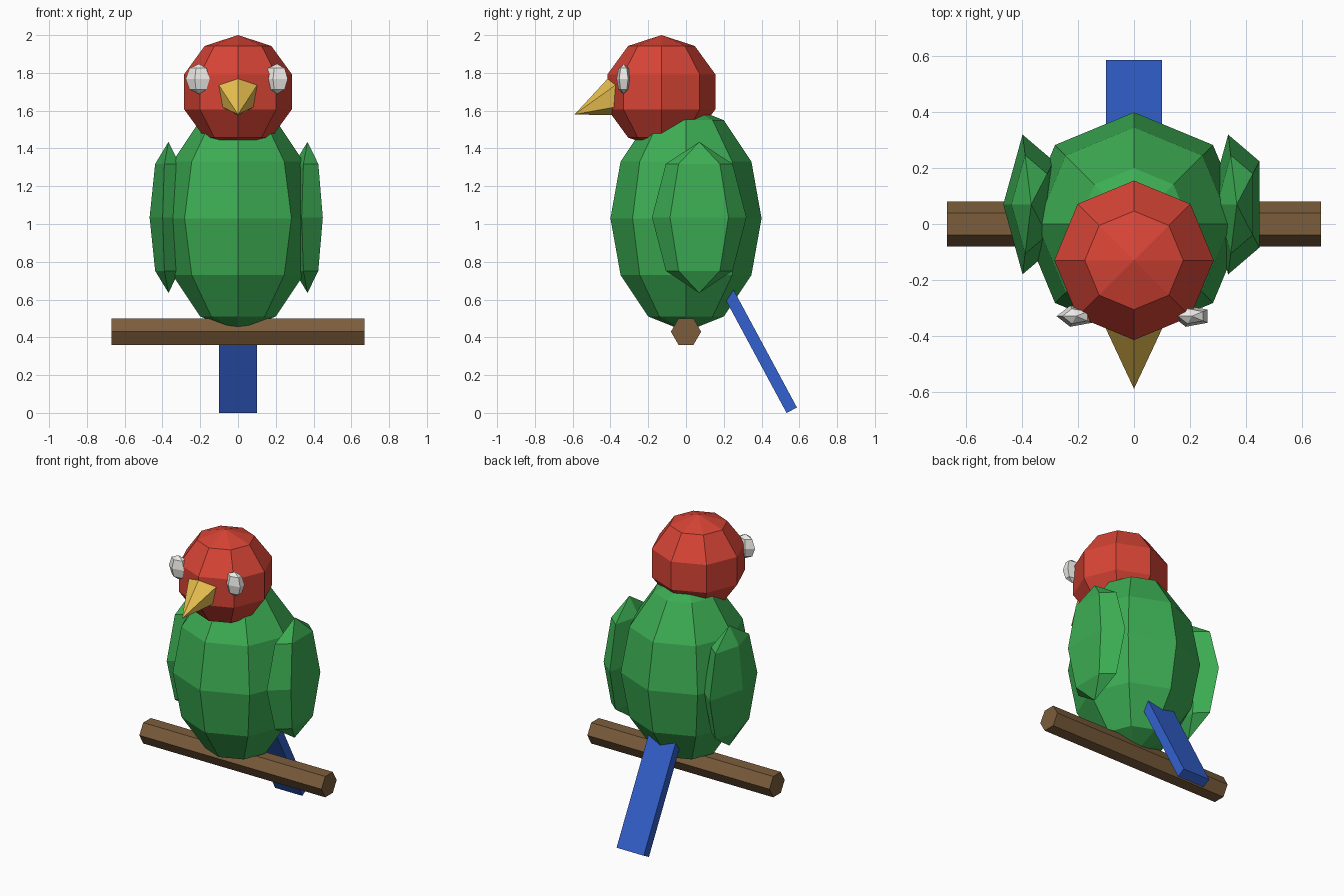
import bpy, bmesh
from math import sin, cos, pi, radians
from mathutils import Vector

if "Cube" in bpy.data.objects:
    bpy.data.objects.remove(bpy.data.objects["Cube"])


def material(name, rgb):
    m = bpy.data.materials.new(name)
    m.diffuse_color = (*rgb, 1)
    m.use_nodes = True
    m.node_tree.nodes["Principled BSDF"].inputs["Base Color"].default_value = m.diffuse_color
    return m


RED = material("red", (0.68, 0.058, 0.036))
GREEN = material("green", (0.045, 0.42, 0.087))
YELLOW = material("yellow", (0.82, 0.53, 0.08))
BLUE = material("blue", (0.033, 0.12, 0.62))
BROWN = material("brown", (0.20, 0.11, 0.045))
WHITE = material("white", (0.85, 0.84, 0.80))


def ball(name, center, radii, segments, rings, mat):
    """Low-poly ellipsoid: a half circle spun about z, first vertex on -x."""
    bm = bmesh.new()
    arc = [bm.verts.new((-sin(pi * i / rings), 0, cos(pi * i / rings)))
           for i in range(rings + 1)]
    edges = [bm.edges.new(pair) for pair in zip(arc, arc[1:])]
    bmesh.ops.spin(bm, geom=arc + edges, cent=(0, 0, 0), axis=(0, 0, 1),
                   angle=2 * pi, steps=segments)
    bmesh.ops.remove_doubles(bm, verts=bm.verts[:], dist=1e-4)
    bmesh.ops.scale(bm, vec=radii, verts=bm.verts[:])
    bmesh.ops.recalc_face_normals(bm, faces=bm.faces[:])
    mesh = bpy.data.meshes.new(name)
    bm.to_mesh(mesh)
    bm.free()
    obj = bpy.data.objects.new(name, mesh)
    obj.location = center
    bpy.context.collection.objects.link(obj)
    mesh.materials.append(mat)


def finish(name, mat):
    obj = bpy.context.object
    obj.name = name
    obj.data.materials.append(mat)
    return obj


# Body and head
ball("body", (0, 0, 1.03), (0.4, 0.4, 0.6), 8, 6, GREEN)
ball("head", (0, -0.13, 1.7), (0.3, 0.3, 0.3), 8, 5, RED)

# Wings and eyes (both sides share the same orientation)
for side, s in (("left", -1), ("right", 1)):
    ball(side + "_wing", (s * 0.368, 0.07, 1.035), (0.1, 0.263, 0.4), 5, 4, GREEN)
    ball(side + "_eye", (s * 0.207, -0.33, 1.768), (0.07, 0.04, 0.08), 5, 4, WHITE)

# Beak: six-sided cone pointing forward and down
tilt, length = radians(23), 0.28
tip = Vector((0, -0.59, 1.58))
axis = Vector((0, -cos(tilt), -sin(tilt)))
bpy.ops.mesh.primitive_cone_add(vertices=6, radius1=0.45 * length, radius2=0, depth=length,
                                location=tip - axis * length / 2,
                                rotation=(pi / 2 + tilt, 0, 0))
finish("beak", YELLOW)

# Tail: slanted slab running up into the body
lean, length = radians(28.3), 0.78
end = Vector((0, 0.56, 0.014))
bpy.ops.mesh.primitive_cube_add(size=1, location=end + Vector((0, -sin(lean), cos(lean))) * length / 2,
                                rotation=(lean, 0, 0))
finish("tail", BLUE).scale = (0.2, 0.062, length)

# Perch: hexagonal bar
bpy.ops.mesh.primitive_cylinder_add(vertices=6, radius=0.08, depth=1.34,
                                    location=(0, 0, 0.43), rotation=(0, pi / 2, 0))
finish("perch", BROWN)
